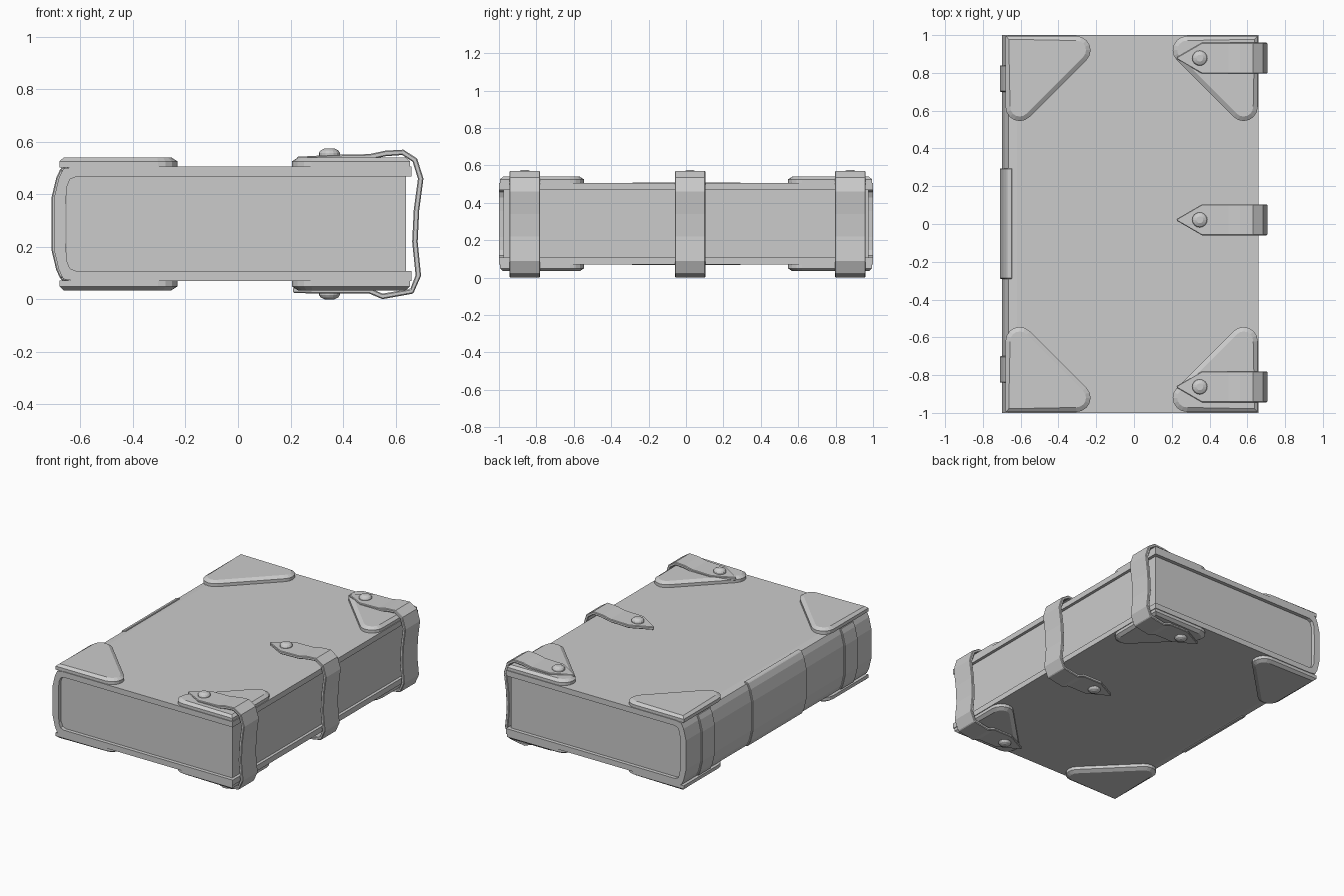
import bpy, bmesh, math
from mathutils import Vector

if "Cube" in bpy.data.objects:
    bpy.data.objects.remove(bpy.data.objects["Cube"])

MID = 0.2875  # mid height of the book


def make_object(name, bm, z=0.0):
    bmesh.ops.recalc_face_normals(bm, faces=bm.faces[:])
    me = bpy.data.meshes.new(name)
    bm.to_mesh(me)
    bm.free()
    ob = bpy.data.objects.new(name, me)
    ob.location.z = z
    bpy.context.collection.objects.link(ob)
    return ob


def bevel(ob, width, segments=1):
    m = ob.modifiers.new("bevel", 'BEVEL')
    m.width, m.segments = width, segments
    m.limit_method, m.angle_limit = 'ANGLE', math.radians(50)


def mirror(ob, y, z):
    m = ob.modifiers.new("mirror", 'MIRROR')
    m.use_axis = (False, y, z)
    m.use_mirror_merge = False


def extrude_profile(name, pts, y0, y1):
    """Thin shell between matching outer/inner half profiles, mirrored in z."""
    bm = bmesh.new()
    full = pts + [(o[0], -o[1], i[0], -i[1]) for o, i in
                  [((p[0], p[1]), (p[2], p[3])) for p in reversed(pts)]]
    rings = []
    for ox, oz, ix, iz in full:
        rings.append([bm.verts.new(c) for c in
                      ((ox, y0, oz), (ox, y1, oz), (ix, y1, iz), (ix, y0, iz))])
    for a, b in zip(rings, rings[1:]):
        for k in range(4):
            bm.faces.new((a[k], a[(k + 1) % 4], b[(k + 1) % 4], b[k]))
    bm.faces.new(rings[0])
    bm.faces.new(rings[-1])
    return make_object(name, bm, MID)


# Cover: boards and spine in one C-shaped shell (outer x, z, inner x, z)
cover = [(0.66, 0.2175, 0.66, 0.18), (-0.62, 0.2175, -0.615, 0.18),
         (-0.665, 0.21, -0.64, 0.17), (-0.682, 0.175, -0.652, 0.14),
         (-0.70, 0.10, -0.656, 0.07)]
extrude_profile("cover", cover, -1, 1)

# Page block
bm = bmesh.new()
bmesh.ops.create_cube(bm, size=1)
bmesh.ops.scale(bm, vec=(1.292, 1.95, 0.364), verts=bm.verts[:])
bmesh.ops.translate(bm, vec=(-0.006, 0, 0), verts=bm.verts[:])
make_object("pages", bm, MID)

# Spine bands
wide = [(-0.645, 0.221, -0.645, 0.205), (-0.672, 0.215, -0.66, 0.195),
        (-0.692, 0.175, -0.675, 0.165), (-0.71, 0.10, -0.69, 0.10)]
bevel(extrude_profile("spine_label", wide, -0.29, 0.295), 0.004)
narrow = [(-0.676, 0.21, -0.665, 0.20)] + wide[2:]
for y in (-0.77, 0.77):
    bevel(extrude_profile("spine_band", narrow, y - 0.07, y + 0.07), 0.004)


# Corner guards: rounded triangles, mirrored to front/back and top/bottom
def arc(cx, cy, r, a0, a1, n=6):
    return [(cx + r * math.cos(math.radians(a0 + (a1 - a0) * i / n)),
             cy + r * math.sin(math.radians(a0 + (a1 - a0) * i / n)))
            for i in range(n + 1)]


def corner(name, x_edge, sign):
    r, size = 0.075, 0.45
    # u runs inward from the x edge, v inward from the y edge
    outline = [(0, 0)] + arc(size - r, r, r, -90, 45) + arc(r, size - r, r, 45, 180)
    bm = bmesh.new()
    low = [bm.verts.new((x_edge + sign * u, 0.995 - v, 0.215)) for u, v in outline]
    high = [bm.verts.new((v.co.x, v.co.y, 0.238)) for v in low]
    n = len(low)
    for i in range(n):
        j = (i + 1) % n
        bm.faces.new((low[i], low[j], high[j], high[i]))
    bm.faces.new(low)
    top = bm.faces.new(high)
    bmesh.ops.recalc_face_normals(bm, faces=bm.faces[:])
    bmesh.ops.inset_region(bm, faces=[top], thickness=0.024, depth=0.015)
    ob = make_object(name, bm, MID)
    mirror(ob, True, True)


corner("spine_corner", -0.68, 1)
corner("fore_corner", 0.655, -1)

# Straps: strip along a path (x, z, half width), pointed at both ends
path = [(0.225, 0.543, 0.004), (0.36, 0.550, 0.082), (0.50, 0.553, 0.082),
        (0.56, 0.566, 0.082), (0.63, 0.570, 0.082), (0.682, 0.536, 0.082),
        (0.706, 0.46, 0.082), (0.690, 0.34, 0.082), (0.684, 0.22, 0.082),
        (0.697, 0.09, 0.082), (0.667, 0.022, 0.082), (0.55, 0.001, 0.082),
        (0.50, 0.022, 0.082), (0.36, 0.022, 0.082), (0.21, 0.024, 0.004)]
THICK = 0.021


def strap(y):
    bm = bmesh.new()
    rings = []
    for i, (x, z, w) in enumerate(path):
        a, b = path[max(i - 1, 0)], path[min(i + 1, len(path) - 1)]
        t = Vector((b[0] - a[0], b[1] - a[1])).normalized()
        ix, iz = x + t.y * THICK, z - t.x * THICK  # inward side
        rings.append([bm.verts.new(c) for c in
                      ((x, y - w, z), (x, y + w, z), (ix, y + w, iz), (ix, y - w, iz))])
    for a, b in zip(rings, rings[1:]):
        for k in range(4):
            bm.faces.new((a[k], a[(k + 1) % 4], b[(k + 1) % 4], b[k]))
    bm.faces.new(rings[0])
    bm.faces.new(rings[-1])
    bevel(make_object("strap", bm), 0.005)


# Rivets: low domes on the strap tips, top and bottom
def rivet(y):
    bm = bmesh.new()
    rings = []
    for r, z in ((0.04, 0.535 - MID), (0.04, 0.558 - MID),
                 (0.034, 0.567 - MID), (0.018, 0.575 - MID)):
        rings.append([bm.verts.new((0.348 + r * math.cos(k * math.tau / 16),
                                    y + r * math.sin(k * math.tau / 16), z))
                      for k in range(16)])
    for a, b in zip(rings, rings[1:]):
        for k in range(16):
            j = (k + 1) % 16
            bm.faces.new((a[k], a[j], b[j], b[k]))
    bm.faces.new(rings[0])
    bm.faces.new(rings[-1])
    ob = make_object("rivet", bm, MID)
    mirror(ob, False, True)


for y in (-0.862, 0.022, 0.878):
    strap(y)
    rivet(y)
